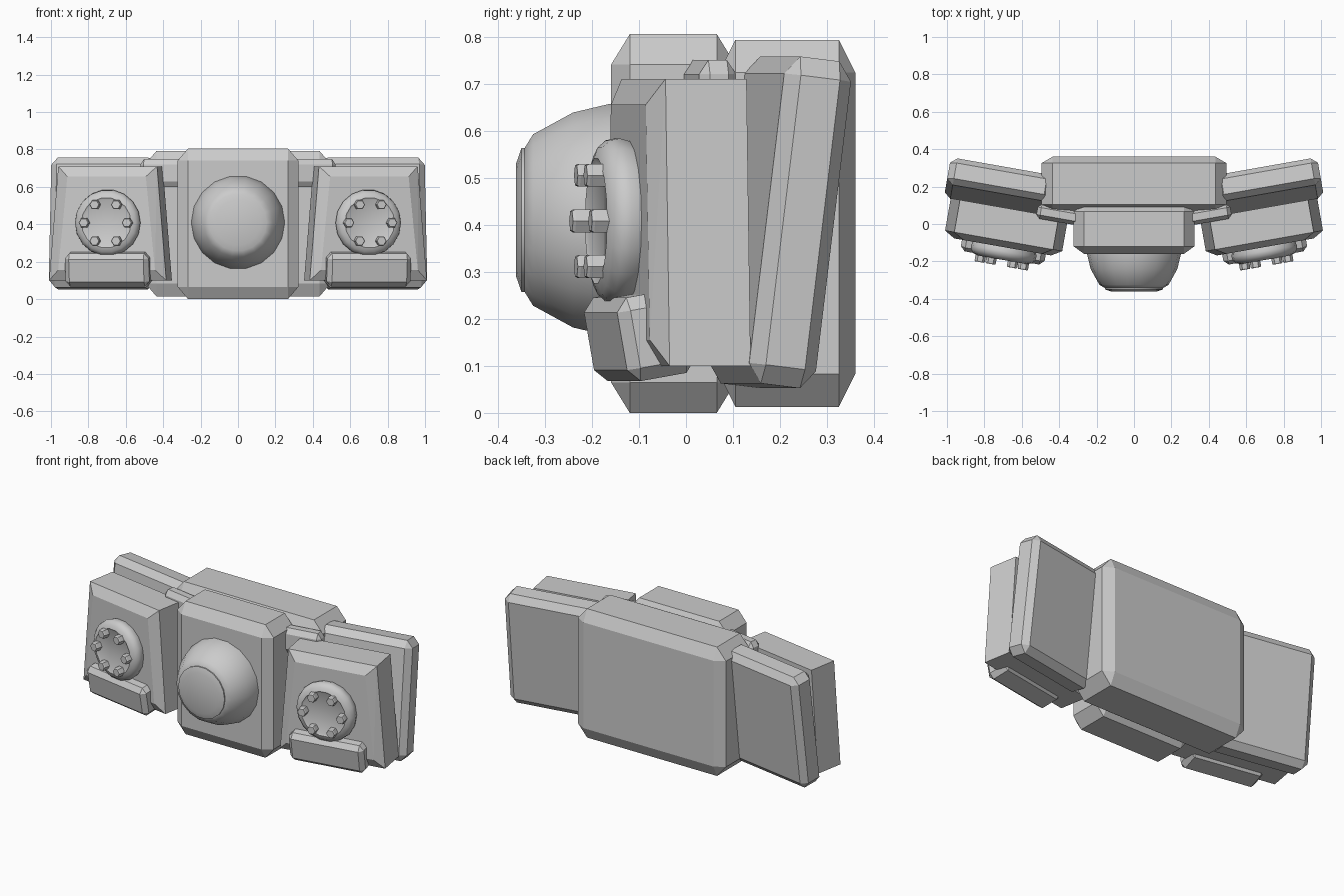
import bpy, bmesh
from math import cos, sin, pi, radians
from mathutils import Matrix, Vector

cube = bpy.data.objects.get("Cube")
if cube:
    bpy.data.objects.remove(cube, do_unlink=True)

# Single flat colour
grey = bpy.data.materials.new("plain_grey")
grey.use_nodes = True
grey.diffuse_color = (0.6, 0.6, 0.6, 1)
grey.node_tree.nodes["Principled BSDF"].inputs["Base Color"].default_value = (0.6, 0.6, 0.6, 1)


def place(x, y, z, turn=0, tilt=0):
    """Matrix that tilts about x, turns about z, then moves."""
    return (Matrix.Translation((x, y, z)) @ Matrix.Rotation(radians(turn), 4, 'Z')
            @ Matrix.Rotation(radians(tilt), 4, 'X'))


def finish(name, bm, matrix=Matrix(), mirrored=False, smooth=None):
    bm.transform(matrix)
    bmesh.ops.recalc_face_normals(bm, faces=bm.faces)
    for f in bm.faces:
        f.smooth = smooth is not None
    mesh = bpy.data.meshes.new(name)
    bm.to_mesh(mesh)
    bm.free()
    if smooth is not None:
        mesh.set_sharp_from_angle(angle=radians(smooth))
    mesh.materials.append(grey)
    obj = bpy.data.objects.new(name, mesh)
    bpy.context.collection.objects.link(obj)
    if mirrored:
        obj.modifiers.new("mirror", 'MIRROR').use_axis = (True, False, False)
    return obj


def hull(points):
    bm = bmesh.new()
    for p in points:
        bm.verts.new(p)
    bmesh.ops.convex_hull(bm, input=bm.verts)
    bmesh.ops.dissolve_limit(bm, angle_limit=radians(1), verts=bm.verts, edges=bm.edges)
    return bm


def chamfer_box(size, cut):
    """Box with every edge cut flat; cut gives the inset along each axis."""
    h = Vector(size) / 2
    points = []
    for sx in (-1, 1):
        for sy in (-1, 1):
            for sz in (-1, 1):
                for axis in range(3):
                    p = [h[i] - (cut[i] if i != axis else 0) for i in range(3)]
                    points.append((sx * p[0], sy * p[1], sz * p[2]))
    return hull(points)


def lathe(profile, sides):
    """Turn (radius, y) pairs about the y axis and close both ends."""
    bm = bmesh.new()
    rings = []
    for r, y in profile:
        rings.append([bm.verts.new((r * cos(2 * pi * i / sides), y, r * sin(2 * pi * i / sides)))
                      for i in range(sides)])
    for a, b in zip(rings, rings[1:]):
        for i in range(sides):
            j = (i + 1) % sides
            bm.faces.new((a[i], a[j], b[j], b[i]))
    bm.faces.new(rings[0])
    bm.faces.new(rings[-1])
    return bm


# Central body
finish("back_block", chamfer_box((0.99, 0.29, 0.78), (0.06, 0.035, 0.07)), place(0, 0.215, 0.403))
finish("center_block", chamfer_box((0.645, 0.265, 0.805), (0.055, 0.04, 0.065)),
       place(0, -0.027, 0.4025))

# Domed nose with stepped cap
finish("dome", lathe([(0.25, -0.12), (0.25, -0.165), (0.232, -0.24), (0.185, -0.325), (0.152, -0.345)], 18),
       place(0, 0, 0.41), smooth=35)
finish("dome_cap", lathe([(0.155, -0.335), (0.155, -0.35), (0.122, -0.361)], 18),
       place(0, 0, 0.41), smooth=25)

# Tilted rear side panels
finish("rear_panel", chamfer_box((0.56, 0.145, 0.7), (0.035, 0.03, 0.04)),
       place(0.722, 0.2, 0.405, 10, -7), mirrored=True)

# Links between the body and the side housings
finish("link", chamfer_box((0.24, 0.08, 0.15), (0.02, 0.02, 0.03)),
       place(0.4, 0.05, 0.675, 10), mirrored=True)

# Tapered side housings with a bevelled front
POD = (0.69, -0.005, 0.405, 10)
corners = []
for y, inset in ((0.09, 0), (-0.085, 0), (-0.118, 0.055)):
    for half, z in ((0.318, -0.305), (0.268, 0.305)):
        for s in (-1, 1):
            corners.append((s * (half - inset) - 0.008, y, z - inset * (1 if z > 0 else -1)))
finish("side_housing", hull(corners), place(*POD), mirrored=True)

# Round plates with rings of hexagonal bolts
finish("round_plate", lathe([(0.15, -0.1), (0.172, -0.118), (0.178, -0.14), (0.174, -0.16),
                             (0.158, -0.178), (0.135, -0.186), (0.125, -0.18)], 18),
       place(*POD) @ Matrix.Translation((-0.018, 0, 0.003)), mirrored=True, smooth=35)
for n in range(6):
    a = n * pi / 3
    offset = Matrix.Translation((-0.018 + 0.117 * cos(a), 0, 0.003 + 0.112 * sin(a)))
    finish(f"bolt_{n + 1}", lathe([(0.028, -0.165), (0.028, -0.213), (0.024, -0.219)], 6),
           place(*POD) @ offset, mirrored=True)

# Lower boxes on the housings
finish("lower_box", chamfer_box((0.455, 0.15, 0.18), (0.025, 0.025, 0.028)),
       place(*POD) @ place(-0.015, -0.092, -0.24, 0, 10), mirrored=True)
